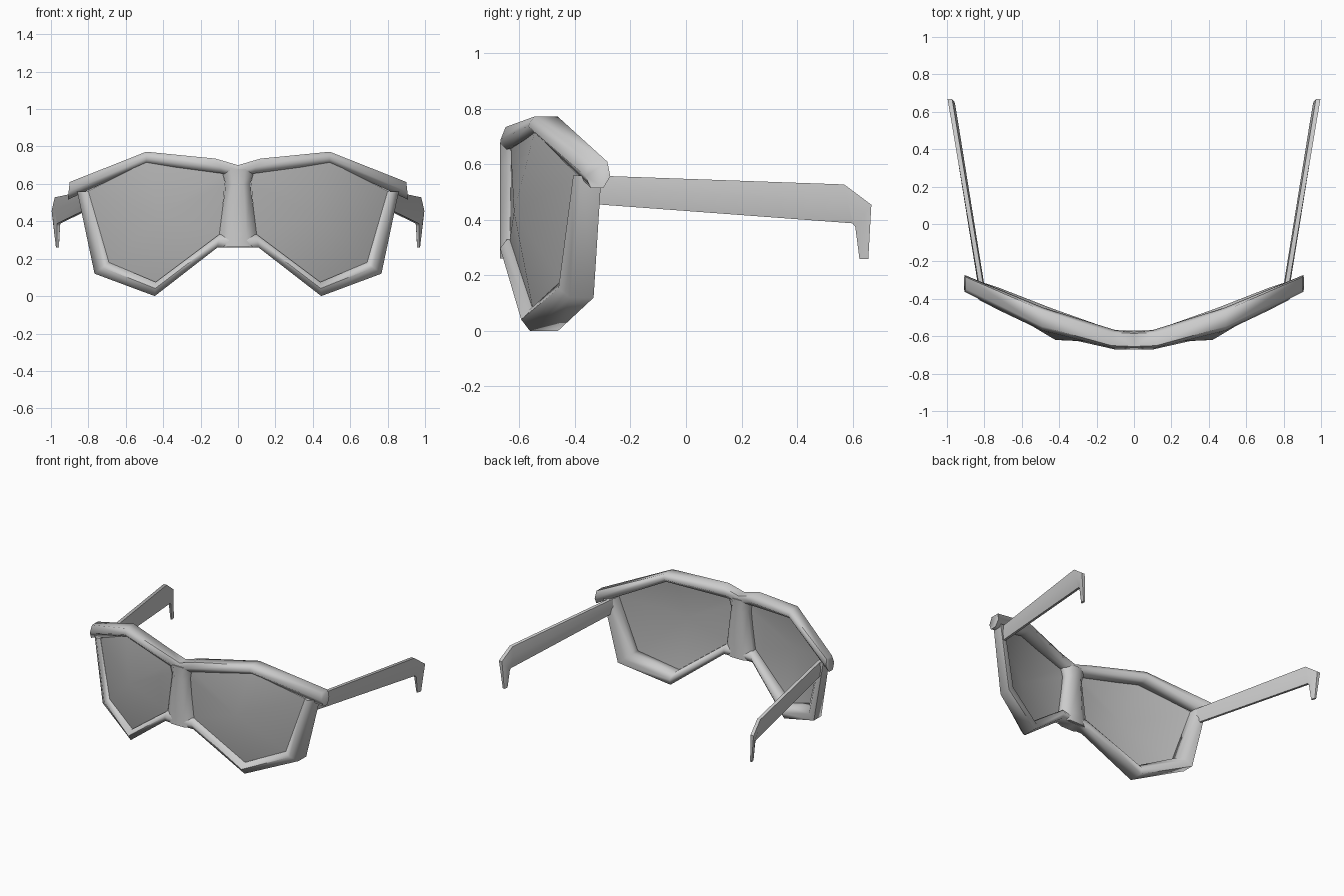
import bpy, bmesh, math
from mathutils import Vector

if "Cube" in bpy.data.objects:
    bpy.data.objects.remove(bpy.data.objects["Cube"])


def material(name, value):
    m = bpy.data.materials.new(name)
    m.diffuse_color = (value, value, value, 1)
    m.use_nodes = True
    m.node_tree.nodes["Principled BSDF"].inputs["Base Color"].default_value = m.diffuse_color
    return m


FRAME = material("frame grey", 0.6)
LENS = material("lens grey", 0.45)

# rounded section: u runs from inner to outer edge, v is depth
SECTION = [(0, -.5), (.45, -1), (1, -.7), (1, .7), (.45, 1), (0, .5)]


def finish(name, bm, mat, angle, mirror=True):
    bmesh.ops.recalc_face_normals(bm, faces=bm.faces)
    me = bpy.data.meshes.new(name)
    bm.to_mesh(me)
    bm.free()
    ob = bpy.data.objects.new(name, me)
    bpy.context.collection.objects.link(ob)
    me.materials.append(mat)
    if mirror:
        mod = ob.modifiers.new("mirror", 'MIRROR')
        mod.use_clip = True
    bpy.ops.object.select_all(action='DESELECT')
    ob.select_set(True)
    bpy.context.view_layer.objects.active = ob
    bpy.ops.object.shade_smooth_by_angle(angle=math.radians(angle))
    return ob


def loft(name, rings, angle=65, caps=(True, True), mirror=True):
    bm = bmesh.new()
    loops = [[bm.verts.new(p) for p in r] for r in rings]
    n = len(loops[0])
    for a, b in zip(loops, loops[1:]):
        for i in range(n):
            j = (i + 1) % n
            bm.faces.new((a[i], a[j], b[j], b[i]))
    for use, loop in zip(caps, (loops[0], loops[-1])):
        if use:
            bm.faces.new(loop)
    return finish(name, bm, FRAME, angle, mirror)


def rim_ring(inner, outer, depth):
    a, b = Vector(inner), Vector(outer)
    return [a.lerp(b, u) + Vector((0, v * depth, 0)) for u, v in SECTION]


# brow bar, from the middle notch to the overhanging tip
loft("brow_bar", [
    rim_ring((0, -.62, .63), (0, -.62, .70), .05),
    rim_ring((.08, -.62, .655), (.12, -.615, .735), .05),
    rim_ring((.49, -.51, .71), (.49, -.505, .772), .062),
    rim_ring((.91, -.32, .515), (.90, -.315, .61), .045),
], caps=(False, True))

# lower rim around each lens
loft("lower_rim", [
    rim_ring((.80, -.37, .56), (.86, -.34, .56), .05),
    rim_ring((.69, -.42, .18), (.767, -.375, .12), .06),
    rim_ring((.44, -.53, .075), (.445, -.512, 0), .072),
    rim_ring((.10, -.62, .33), (.11, -.62, .26), .05),
    rim_ring((0, -.62, .33), (0, -.62, .26), .05),
], caps=(True, False))


# bridge column between the lenses
def bridge_ring(z, w):
    pts = [(-1, -.4), (-.45, -1), (.45, -1), (1, -.4),
           (1, .4), (.45, 1), (-.45, 1), (-1, .4)]
    return [(u * w, -.62 + v * .05, z) for u, v in pts]


loft("bridge", [bridge_ring(z, w) for z, w in
                [(.262, .11), (.33, .10), (.60, .066), (.68, .09)]],
     mirror=False)

# lens: shallow fan bulging forward
bm = bmesh.new()
edge = [(.07, -.63, .60), (.08, -.632, .665), (.49, -.545, .72), (.805, -.39, .56),
        (.695, -.445, .175), (.44, -.55, .07), (.095, -.635, .325)]
rim = [bm.verts.new(p) for p in edge]
mid = bm.verts.new((.42, -.62, .43))
for i, v in enumerate(rim):
    bm.faces.new((v, rim[(i + 1) % len(rim)], mid))
finish("lens", bm, LENS, 65)


# temple arm with downturned ear hook
def temple_ring(top, bottom, lean, t=.017):
    ring = []
    for k, w in ((0, .7), (.45, 1), (1, .5)):
        y = top[0] + (bottom[0] - top[0]) * k
        z = top[1] + (bottom[1] - top[1]) * k
        x = .82 + .165 * (y + .31) / .98 - lean * k
        ring.append((x, y, z, t * w))
    return ([(x + s, y, z) for x, y, z, s in ring]
            + [(x - s, y, z) for x, y, z, s in reversed(ring)])


arm = loft("temple_arm", [
    temple_ring((-.33, .56), (-.33, .457), .0),
    temple_ring((.57, .528), (.60, .388), .015),
    temple_ring((.668, .455), (.61, .375), .015),
    temple_ring((.657, .26), (.625, .26), .0, .008),
], angle=50)
for v in arm.data.vertices:          # the hook tip leans inward
    if v.co.z < .3:
        v.co.x -= .015
